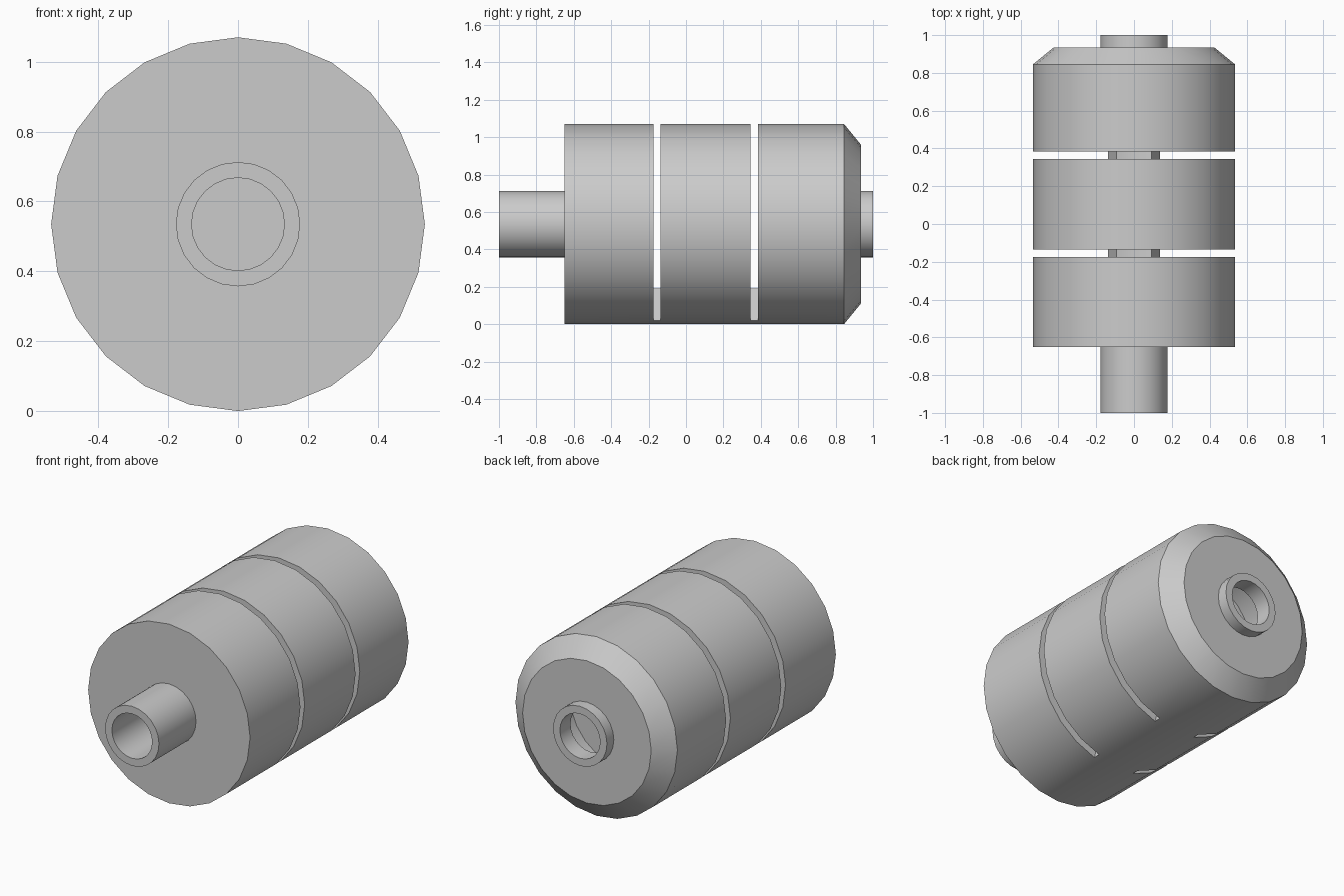
import bpy, bmesh, math

if "Cube" in bpy.data.objects:
    bpy.data.objects.remove(bpy.data.objects["Cube"])

SIDES = 24
AXIS_Z = 0.535          # height of the long axis
R_OUT, R_IN = 0.535, 0.357
R_PIPE, R_BORE = 0.178, 0.133
SLOTS = [(-0.175, -0.135), (0.345, 0.385)]

grey = bpy.data.materials.new("light grey metal")
grey.diffuse_color = (0.6, 0.6, 0.6, 1)
grey.use_nodes = True
grey.node_tree.nodes["Principled BSDF"].inputs["Base Color"].default_value = grey.diffuse_color


def ring(bm, r, y):
    """Ring of vertices around the y axis, starting at the bottom."""
    out = []
    for k in range(SIDES):
        a = 2 * math.pi * k / SIDES
        out.append(bm.verts.new((r * math.sin(a), y, AXIS_Z - r * math.cos(a))))
    return out


def quad(bm, a, b, k):
    n = (k + 1) % SIDES
    bm.faces.new((a[k], a[n], b[n], b[k]))


def finish(bm, name):
    bmesh.ops.recalc_face_normals(bm, faces=bm.faces)
    me = bpy.data.meshes.new(name)
    bm.to_mesh(me)
    bm.free()
    me.materials.append(grey)
    ob = bpy.data.objects.new(name, me)
    bpy.context.collection.objects.link(ob)
    bpy.ops.object.select_all(action='DESELECT')
    bpy.context.view_layer.objects.active = ob
    ob.select_set(True)
    bpy.ops.object.shade_smooth_by_angle(angle=math.radians(30))
    return ob


# Hollow body with both pipe ends, turned from one closed profile
slot_ys = [y for s in SLOTS for y in s]
profile = [(R_BORE, -1.0), (R_PIPE, -1.0), (R_PIPE, -0.65), (R_OUT, -0.65)]
profile += [(R_OUT, y) for y in slot_ys]
profile += [(R_OUT, 0.845), (0.425, 0.935), (R_PIPE, 0.935), (R_PIPE, 1.0),
            (R_BORE, 1.0), (R_BORE, 0.90), (R_IN, 0.90)]
profile += [(R_IN, y) for y in reversed(slot_ys)]
profile += [(R_IN, -0.60), (R_BORE, -0.60)]

bm = bmesh.new()
rings = [ring(bm, r, y) for r, y in profile]
at = {p: rings[i] for i, p in enumerate(profile)}
bridge = (SIDES - 1, 0)     # segments left uncut at the bottom of each slot

for i, (r, y) in enumerate(profile):
    j = (i + 1) % len(profile)
    r2, y2 = profile[j]
    is_slot = r == r2 and (min(y, y2), max(y, y2)) in SLOTS
    for k in range(SIDES):
        if not is_slot or k in bridge:
            quad(bm, rings[i], rings[j], k)

# Slot walls and the two sides of each bridge
for y0, y1 in SLOTS:
    for y in (y0, y1):
        for k in range(SIDES):
            if k not in bridge:
                quad(bm, at[(R_OUT, y)], at[(R_IN, y)], k)
    for k in (1, SIDES - 1):
        bm.faces.new((at[(R_OUT, y0)][k], at[(R_OUT, y1)][k],
                      at[(R_IN, y1)][k], at[(R_IN, y0)][k]))
finish(bm, "slotted_body")

# Inner partition closing the bore
bm = bmesh.new()
a, b = ring(bm, R_IN, 0.56), ring(bm, R_IN, 0.59)
for k in range(SIDES):
    quad(bm, a, b, k)
bm.faces.new(a)
bm.faces.new(b)
finish(bm, "inner_partition")
